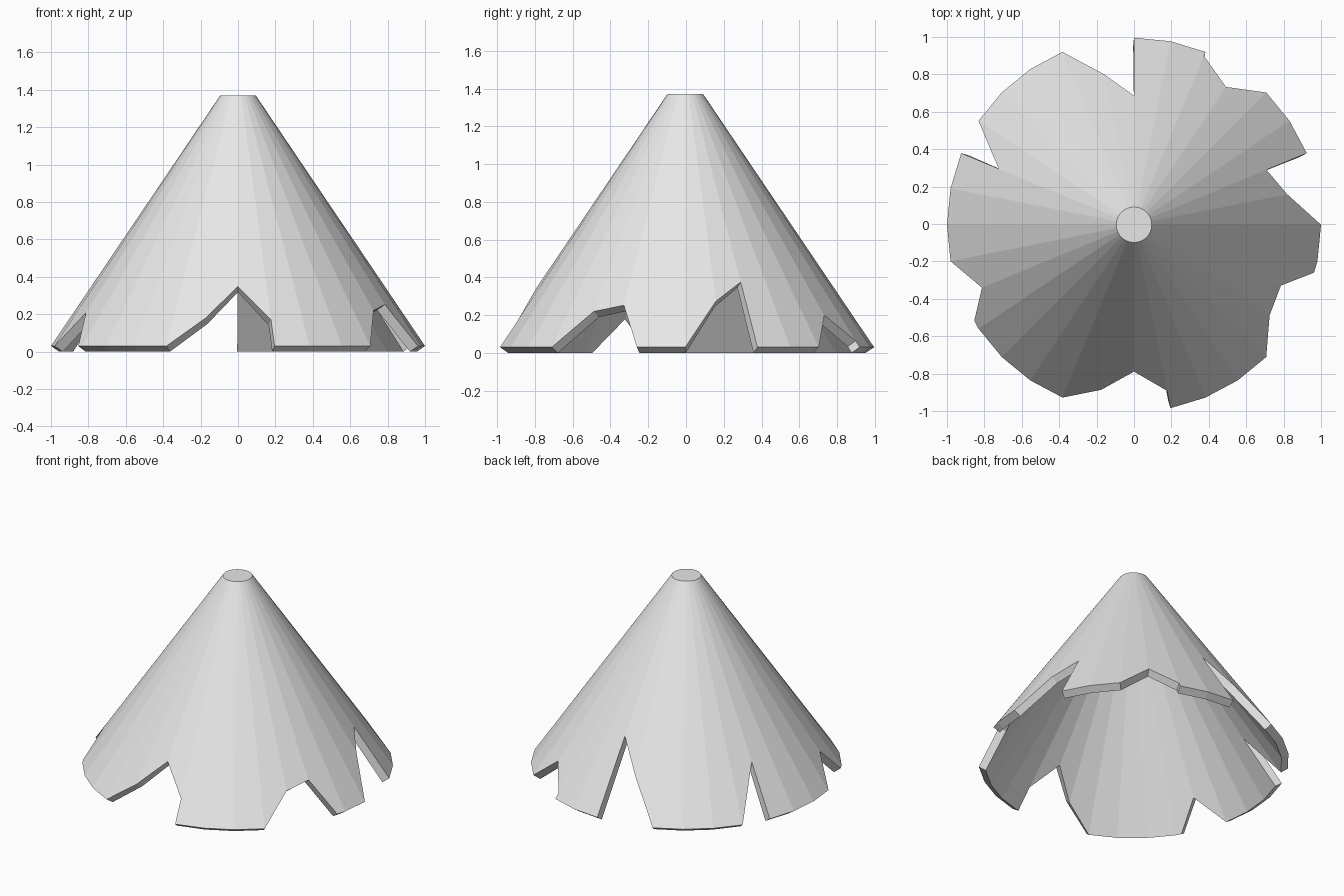
import bpy
import bmesh
from math import sin, cos, radians

cube = bpy.data.objects.get("Cube")
if cube:
    bpy.data.objects.remove(cube, do_unlink=True)

STEP = 11.25            # 32-sided cone
TOP_R, TOP_Z, RIM_Z = 0.095, 1.37, 0.03
SHELL = 0.054

# Torn lower edge: (angle in degrees, radius); a repeated angle is a slit
TEARS = [
    (0, 1), (11.25, .835), (22.5, .767), (22.5, 1), (45, 1), (56.25, .886),
    (67.5, .977), (67.5, 1), (90, 1), (90, .69), (101.25, .82), (112.5, 1),
    (146.25, 1), (157.5, .783), (157.5, 1), (191.25, 1), (202.5, .88),
    (211, 1), (247.5, 1), (258.75, .9), (270, .785), (281.25, .905),
    (281.25, 1), (315, 1), (326.25, .872), (337.5, .85), (345.1, 1), (360, 1),
]


def on_cone(angle, radius):
    """Point on the faceted cone at an angle and nominal radius."""
    off = (angle % STEP) - STEP / 2
    flat = radius * cos(radians(STEP / 2)) / cos(radians(off))
    z = RIM_Z + (1 - radius) * (TOP_Z - RIM_Z) / (1 - TOP_R)
    a = radians(angle)
    return (flat * cos(a), flat * sin(a) - 0.004, z)


# Group the rim radii by angle, adding whole-rim corners between the tears
columns = {}
for i in range(32):
    columns[i * STEP] = []
for angle, radius in TEARS[:-1]:
    columns.setdefault(angle, []).append(radius)
for radii in columns.values():
    if not radii:
        radii.append(1)
angles = sorted(columns)

bm = bmesh.new()
top = {a: bm.verts.new(on_cone(a, TOP_R)) for a in angles}
rim = {a: [bm.verts.new(on_cone(a, r)) for r in columns[a]] for a in angles}


def side(angle, index):
    """Vertices down one edge of a panel, including a slit's inner end."""
    reach = columns[angle][index]
    pairs = sorted(zip(columns[angle], range(len(columns[angle]))))
    return [top[angle]] + [rim[angle][i] for r, i in pairs if r <= reach]


# Cone panels and flat cap
for a, b in zip(angles, angles[1:] + angles[:1]):
    bm.faces.new(side(a, -1) + side(b, 0)[::-1])
bm.faces.new([top[a] for a in angles])
bmesh.ops.recalc_face_normals(bm, faces=bm.faces)
bm.normal_update()
if max(bm.faces, key=lambda f: f.calc_center_median().z).normal.z < 0:
    bmesh.ops.reverse_faces(bm, faces=bm.faces)

mesh = bpy.data.meshes.new("torn_cone_shell")
bm.to_mesh(mesh)
bm.free()
cone = bpy.data.objects.new("torn_cone_shell", mesh)
bpy.context.collection.objects.link(cone)

# Wall thickness, grown inwards
wall = cone.modifiers.new("wall", 'SOLIDIFY')
wall.thickness = SHELL
wall.offset = -1
wall.use_even_offset = True

# Plain grey
grey = bpy.data.materials.new("light_grey")
grey.use_nodes = True
colour = (0.8, 0.8, 0.8, 1)
grey.diffuse_color = colour
grey.node_tree.nodes["Principled BSDF"].inputs["Base Color"].default_value = colour
mesh.materials.append(grey)
